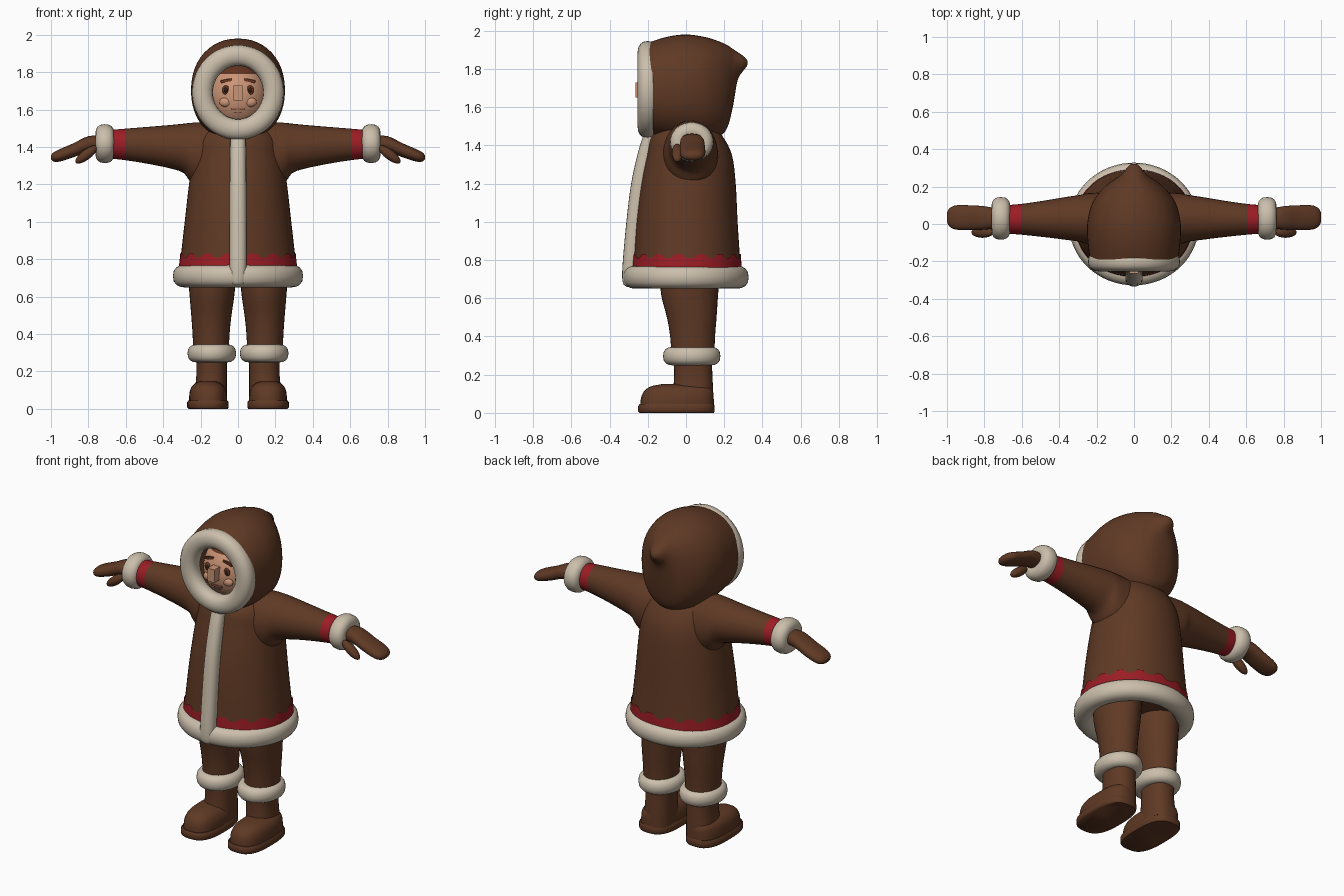
import bpy, bmesh, math
from mathutils import Matrix, Vector

if "Cube" in bpy.data.objects:
    bpy.data.objects.remove(bpy.data.objects["Cube"])


def material(name, rgb):
    m = bpy.data.materials.new(name)
    m.diffuse_color = (*rgb, 1)
    m.use_nodes = True
    m.node_tree.nodes["Principled BSDF"].inputs["Base Color"].default_value = m.diffuse_color
    return m


BROWN = material("brown hide", (0.115, 0.041, 0.018))
CREAM = material("cream fur", (0.60, 0.52, 0.41))
RED = material("red braid", (0.33, 0.012, 0.018))
SKIN = material("skin", (0.60, 0.30, 0.18))
HAIR = material("dark brown hair", (0.13, 0.035, 0.015))
DARK = material("dark pupil", (0.03, 0.012, 0.008))
LIP = material("lip", (0.33, 0.12, 0.07))


def finish(name, bm, *mats, angle=50):
    bmesh.ops.recalc_face_normals(bm, faces=bm.faces)
    me = bpy.data.meshes.new(name)
    bm.to_mesh(me)
    bm.free()
    for m in mats:
        me.materials.append(m)
    me.shade_smooth()
    me.set_sharp_from_angle(angle=math.radians(angle))
    ob = bpy.data.objects.new(name, me)
    bpy.context.collection.objects.link(ob)
    return ob


def spline(rows, steps):
    """Catmull-Rom interpolation between section rows."""
    out = []
    for i in range(len(rows) - 1):
        p = [rows[max(i - 1, 0)], rows[i], rows[i + 1], rows[min(i + 2, len(rows) - 1)]]
        for s in range(steps):
            t = s / steps
            out.append([0.5 * (2 * b + (c - a) * t + (2 * a - 5 * b + 4 * c - d) * t * t
                               + (3 * b - a - 3 * c + d) * t ** 3) for a, b, c, d in zip(*p)])
    return out + [list(rows[-1])]


def loft(rows, axis, n=32, power=2.0, steps=4, caps=(True, True)):
    """Rows are (t, u_min, u_max, v_min, v_max) along axis x, y or z."""
    bm = bmesh.new()
    rings = []
    for t, u0, u1, v0, v1 in spline(rows, steps):
        ring = []
        for k in range(n):
            c, s = math.cos(2 * math.pi * k / n), math.sin(2 * math.pi * k / n)
            u = (u0 + u1) / 2 + (u1 - u0) / 2 * math.copysign(abs(c) ** (2 / power), c)
            v = (v0 + v1) / 2 + (v1 - v0) / 2 * math.copysign(abs(s) ** (2 / power), s)
            ring.append(bm.verts.new({"x": (t, u, v), "y": (u, t, v), "z": (u, v, t)}[axis]))
        rings.append(ring)
    for a, b in zip(rings, rings[1:]):
        for k in range(n):
            bm.faces.new((a[k], a[(k + 1) % n], b[(k + 1) % n], b[k]))
    for ring, cap in ((rings[0], caps[0]), (rings[-1], caps[1])):
        if cap:
            bm.faces.new(ring)
    return bm


def fur_ring(name, center, axis, ru, rv, r_out, r_along, n=48, m=16):
    """Elliptical torus around the given axis."""
    bm = bmesh.new()
    vs = []
    for i in range(n):
        a = 2 * math.pi * i / n
        for j in range(m):
            b = 2 * math.pi * j / m
            u = (ru + r_out * math.cos(b)) * math.cos(a)
            v = (rv + r_out * math.cos(b)) * math.sin(a)
            t = r_along * math.copysign(abs(math.sin(b)) ** 0.8, math.sin(b))
            p = {"x": (t, u, v), "y": (u, t, v), "z": (u, v, t)}[axis]
            vs.append(bm.verts.new(Vector(p) + Vector(center)))
    for i in range(n):
        for j in range(m):
            i2, j2 = (i + 1) % n, (j + 1) % m
            bm.faces.new((vs[i * m + j], vs[i2 * m + j], vs[i2 * m + j2], vs[i * m + j2]))
    return finish(name, bm, CREAM)


def ball(name, center, radii, mat, tilt=0.0, seg=20):
    bm = bmesh.new()
    bmesh.ops.create_uvsphere(bm, u_segments=seg, v_segments=seg // 2 + 2, radius=1)
    bm.transform(Matrix.Translation(center) @ Matrix.Rotation(tilt, 4, "Y") @ Matrix.Diagonal((*radii, 1)))
    return finish(name, bm, mat)


def box(name, center, size, mat, tilt=0.0):
    bm = bmesh.new()
    bmesh.ops.create_cube(bm, size=1)
    bm.transform(Matrix.Translation(center) @ Matrix.Rotation(tilt, 4, "Y") @ Matrix.Diagonal((*size, 1)))
    return finish(name, bm, mat, angle=30)


def mirrored(ob):
    """Left-hand copy of a part."""
    me = ob.data.copy()
    me.transform(Matrix.Diagonal((-1, 1, 1, 1)))
    me.flip_normals()
    bpy.context.collection.objects.link(bpy.data.objects.new(ob.name + "_left", me))


# Coat body
coat = [(0.70, -.32, .32, -.285, .295), (0.78, -.31, .31, -.275, .285), (1.0, -.285, .285, -.26, .27),
        (1.2, -.262, .262, -.235, .26), (1.35, -.24, .24, -.205, .24), (1.45, -.21, .21, -.18, .19),
        (1.53, -.12, .12, -.10, .12)]
finish("coat_body", loft(coat, "z", n=48, power=2.1), BROWN)

# Red hem band with a zigzag upper edge
bm = loft([(0.755, -.317, .317, -.282, .292), (0.81, -.310, .310, -.277, .288)], "z",
          n=64, power=2.1, steps=1, caps=(False, False))
bm.verts.ensure_lookup_table()
for k, v in enumerate(bm.verts):
    if k >= 64:
        v.co.z += 0.022 * (k // 2 % 2)
finish("hem_braid", bm, RED)

# Fur hem and front placket
fur_ring("fur_hem", (0, 0, 0.71), "z", .29, .27, .058, .06, n=64)
placket = [(0.66, -.02, .02, -.31, -.27), (0.68, -.04, .04, -.33, -.25), (0.76, -.046, .046, -.333, -.24),
           (1.0, -.046, .046, -.312, -.22), (1.2, -.045, .045, -.287, -.19), (1.36, -.043, .043, -.252, -.16),
           (1.48, -.04, .04, -.215, -.14)]
finish("front_fur_strip", loft(placket, "z", n=20, power=2.4), CREAM)

# Hood with a pointed back
hood = [(-.19, -.235, .235, 1.455, 1.94), (-.1, -.247, .247, 1.435, 1.968), (0, -.25, .25, 1.425, 1.98),
        (.1, -.228, .228, 1.425, 1.967), (.17, -.185, .185, 1.445, 1.945), (.215, -.14, .14, 1.49, 1.925),
        (.245, -.095, .095, 1.60, 1.905), (.27, -.062, .062, 1.74, 1.888), (.30, -.038, .038, 1.79, 1.868),
        (.317, -.02, .02, 1.812, 1.85), (.322, -.006, .006, 1.825, 1.838)]
finish("hood", loft(hood, "y", n=48, power=2.15, caps=(False, True)), BROWN)
fur_ring("hood_fur_rim", (0, -.2, 1.692), "y", .19, .198, .056, .053)

# Head, with the hairline coloured by height
HC, HR = Vector((0, -.05, 1.67)), Vector((.165, .17, .185))
head = ball("head", HC, HR, SKIN, seg=40)
head.data.materials.append(HAIR)
for f in head.data.polygons:
    f.material_index = int(f.center.z > 1.785)


def face_point(x, z, out=0.0):
    k = 1 - (x / HR.x) ** 2 - ((z - HC.z) / HR.z) ** 2
    return Vector((x, HC.y - HR.y * math.sqrt(k) - out, z))


# Face details
box("nose", (0, -.235, 1.69), (.046, .06, .08), SKIN)
box("mouth", face_point(0, 1.605, .001), (.075, .008, .010), LIP)
box("lower_lip", face_point(0, 1.585, .001), (.045, .008, .007), LIP)
for ob in (ball("eye", face_point(.066, 1.705), (.021, .008, .024), HAIR),
           ball("pupil", face_point(.066, 1.705, .005), (.010, .007, .013), DARK),
           ball("cheek", face_point(.066, 1.64, -.010), (.034, .02, .026), SKIN),
           box("eyebrow", face_point(.062, 1.755, .002), (.062, .014, .015), HAIR, tilt=.2)):
    mirrored(ob)

# Sleeves with a red band near the wrist
sleeve = [(.12, -.13, .17, 1.14, 1.53), (.24, -.11, .165, 1.20, 1.53), (.29, -.095, .155, 1.26, 1.525),
          (.36, -.085, .145, 1.285, 1.518), (.48, -.07, .125, 1.31, 1.508), (.605, -.057, .107, 1.33, 1.498),
          (.70, -.05, .10, 1.34, 1.49)]
arm = finish("sleeve", loft(sleeve, "x", n=32), BROWN, RED)
for f in arm.data.polygons:
    f.material_index = int(f.center.x > .605)
mirrored(arm)
mirrored(fur_ring("wrist_fur", (.712, .03, 1.418), "x", .07, .06, .044, .05, n=36))

# Mittens
mitten = [(.72, -.02, .08, 1.38, 1.46), (.80, -.03, .095, 1.375, 1.458), (.88, -.032, .10, 1.345, 1.42),
          (.95, -.03, .10, 1.323, 1.39), (.985, -.015, .085, 1.322, 1.372), (1.0, .01, .06, 1.335, 1.355)]
mirrored(finish("mitten", loft(mitten, "x", n=24, power=2.3), BROWN))
mirrored(ball("mitten_thumb", (.81, -.045, 1.36), (.072, .029, .027), BROWN, tilt=.65))

# Trouser legs, boot shafts and fur cuffs
leg = [(.76, .01, .27, -.14, .18), (.62, .018, .26, -.13, .168), (.5, .035, .25, -.10, .16),
       (.4, .045, .243, -.083, .152), (.28, .05, .238, -.075, .148)]
mirrored(finish("trouser_leg", loft(leg, "z"), BROWN))
shaft = [(.30, .06, .225, -.065, .135), (.2, .06, .222, -.062, .138), (.12, .06, .228, -.068, .142),
         (.04, .06, .235, -.08, .145)]
mirrored(finish("boot_shaft", loft(shaft, "z", power=2.3), BROWN))
mirrored(fur_ring("boot_fur", (.14, .03, .297), "z", .085, .105, .045, .048, n=40))

# Boot foot and sole
foot = [(.03, .058, .262, -.24, .145), (.08, .06, .26, -.235, .145), (.115, .072, .25, -.218, .14),
        (.138, .095, .228, -.185, .12), (.15, .13, .195, -.13, .08)]
mirrored(finish("boot_foot", loft(foot, "z", power=2.6), BROWN))
sole = [(0, .055, .265, -.243, .145), (.008, .05, .272, -.25, .15), (.036, .05, .272, -.25, .15),
        (.046, .057, .265, -.243, .145)]
mirrored(finish("boot_sole", loft(sole, "z", power=2.8, steps=1), BROWN))
